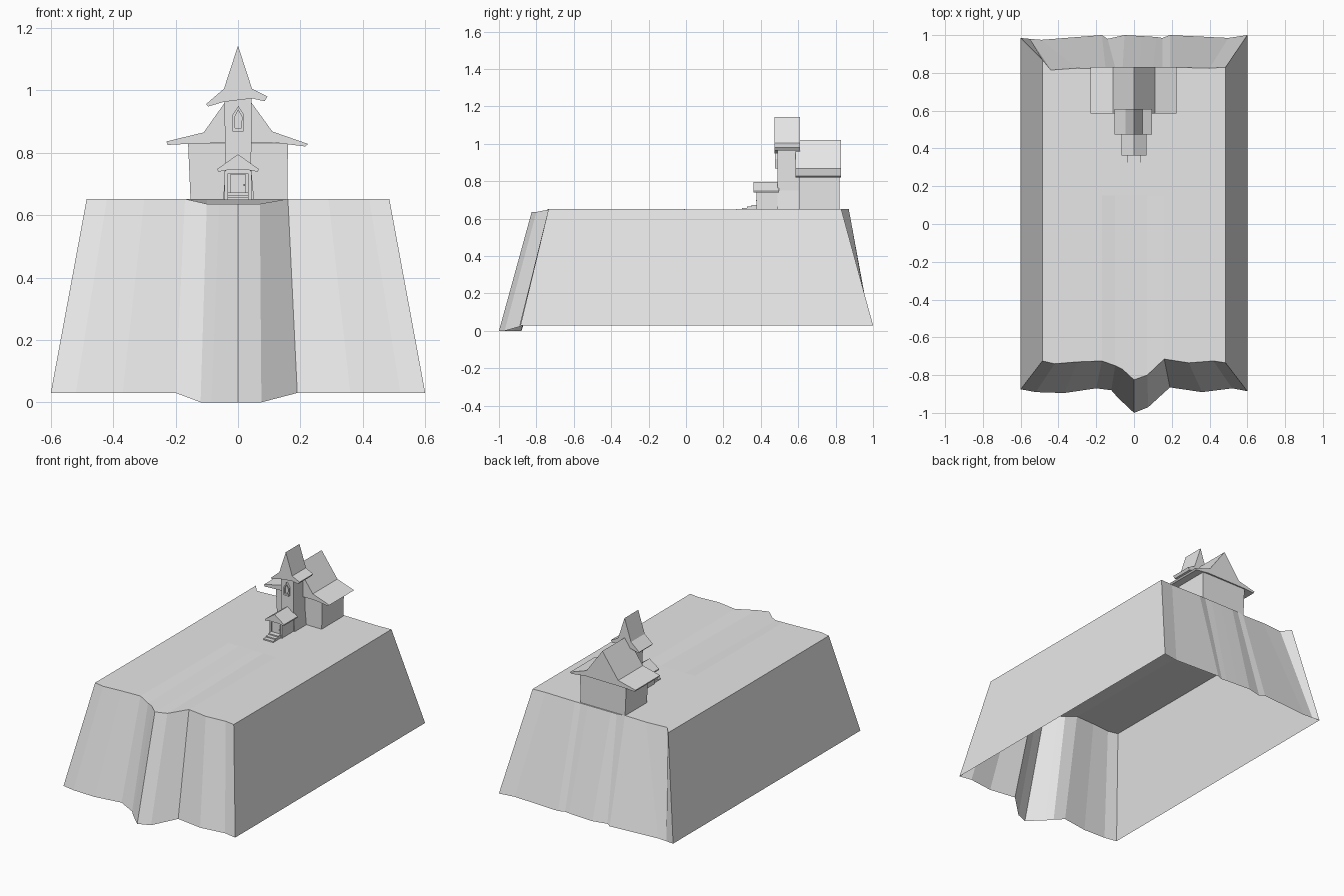
import bpy, bmesh, math

if "Cube" in bpy.data.objects:
    bpy.data.objects.remove(bpy.data.objects["Cube"])

stone = bpy.data.materials.new("pale grey")
stone.diffuse_color = (0.8, 0.8, 0.8, 1)
stone.use_nodes = True
stone.node_tree.nodes["Principled BSDF"].inputs["Base Color"].default_value = stone.diffuse_color


def make(name, verts, faces, fix=True):
    me = bpy.data.meshes.new(name)
    me.from_pydata(verts, [], faces)
    me.materials.append(stone)
    if fix:
        bm = bmesh.new()
        bm.from_mesh(me)
        bmesh.ops.recalc_face_normals(bm, faces=bm.faces)
        bm.to_mesh(me)
        bm.free()
    ob = bpy.data.objects.new(name, me)
    bpy.context.collection.objects.link(ob)
    return ob


def prism(name, profile, y0, y1):
    """Extrude an x-z profile from y0 to y1."""
    n = len(profile)
    verts = [(x, y, z) for y in (y0, y1) for x, z in profile]
    faces = [list(range(n)), list(range(n, 2 * n))]
    faces += [(i, (i + 1) % n, (i + 1) % n + n, i + n) for i in range(n)]
    return make(name, verts, faces)


def box(name, x0, x1, y0, y1, z0, z1):
    return prism(name, [(x0, z0), (x1, z0), (x1, z1), (x0, z1)], y0, y1)


# Cliff: rows running over the block from front foot to back foot, open below
front_foot = [(-.6, -.875), (-.52, -.89), (-.37, -.895), (-.2, -.87), (-.12, -.88), (-.085, -.92),
              (0, -1), (.075, -.97), (.19, -.865), (.36, -.89), (.52, -.87), (.6, -.885)]
front_rim = [(-.485, -.725), (-.42, -.74), (-.3, -.73), (-.17, -.725), (-.1, -.75), (-.06, -.77),
             (0, -.825), (.07, -.8), (.16, -.715), (.29, -.735), (.42, -.725), (.485, -.735)]
back_rim = [(-.485, .87), (-.44, .815), (-.3, .825), (-.15, .82), (-.1, .83), (-.06, .83),
            (.03, .83), (.1, .83), (.15, .83), (.19, .83), (.4, .825), (.485, .83)]
back_foot = [(-.6, .985), (-.55, .98), (-.49, .975), (-.17, 1), (-.14, .98), (-.05, 1),
             (.04, .995), (.12, .99), (.15, .985), (.19, 1), (.5, .985), (.6, 1)]
N = 12
verts = [(x, y, 0 if -.15 < x < .15 else .03) for x, y in front_foot]
verts += [(x, y, .636 if -.15 < x < .15 else .652) for x, y in front_rim]
verts += [(x, .15, .65) for x, y in front_rim]
verts += [(x, y, .652) for x, y in back_rim]
verts += [(x, y, .03) for x, y in back_foot]
faces = [(r * N + i, r * N + i + 1, (r + 1) * N + i + 1, (r + 1) * N + i)
         for r in range(4) for i in range(N - 1)]
faces.append([r * N for r in range(5)])
faces.append([r * N + N - 1 for r in reversed(range(5))])
make("cliff", verts, faces, fix=False)

# Main hall and its flared gable roof
prism("hall", [(-.152, .645), (.158, .645), (.16, .83), (-.16, .83)], .605, .822)
prism("hall_roof", [(-.23, .836), (-.225, .825), (-.13, .83), (.12, .832), (.215, .82), (.225, .828),
                    (.11, .868), (0, 1.02), (-.11, .865)], .585, .83)

# Tower with a crooked, flared roof
prism("tower", [(-.048, .645), (.052, .645), (.042, .75), (.044, .975), (-.044, .97), (-.04, .75)], .49, .61)
prism("tower_roof", [(-.102, .956), (-.096, .948), (-.045, .963), (.045, .974), (.085, .965), (.095, .98),
                     (.045, 1.005), (0, 1.143), (-.045, 1.005)], .474, .61)

# Pointed tower window: frame ring and pane
outer = [(-.018, .868), (.018, .868), (.02, .92), (.001, .95), (-.018, .92)]
inner = [(.001 + (x - .001) * .6, .905 + (z - .905) * .7) for x, z in outer]
k = len(outer)
verts = [(x, y, z) for y in (.477, .492) for ring in (outer, inner) for x, z in ring]
faces = []
for i in range(k):
    j = (i + 1) % k
    faces += [(i, j, k + j, k + i), (2 * k + i, 2 * k + j, 3 * k + j, 3 * k + i),
              (i, j, 2 * k + j, 2 * k + i), (k + i, k + j, 3 * k + j, 3 * k + i)]
make("window_frame", verts, faces)
prism("window_pane", inner, .487, .492)

# Porch, its roof, door and steps
box("porch", -.042, .042, .385, .5, .645, .745)
prism("porch_roof", [(-.066, .748), (-.064, .739), (-.03, .745), (.03, .745), (.064, .739), (.066, .748),
                     (0, .795)], .362, .497)
for s in (-1, 1):
    box("door_post", s * .038 - .005, s * .038 + .005, .376, .387, .65, .742)
box("door_lintel", -.04, .04, .376, .387, .732, .745)
box("door", -.026, .026, .38, .387, .665, .73)
box("door_handle", .018, .023, .374, .381, .694, .7)
for i in range(3):
    box("step", -.034, .034, .3 + i * .025, .386, .645, .658 + i * .007)
